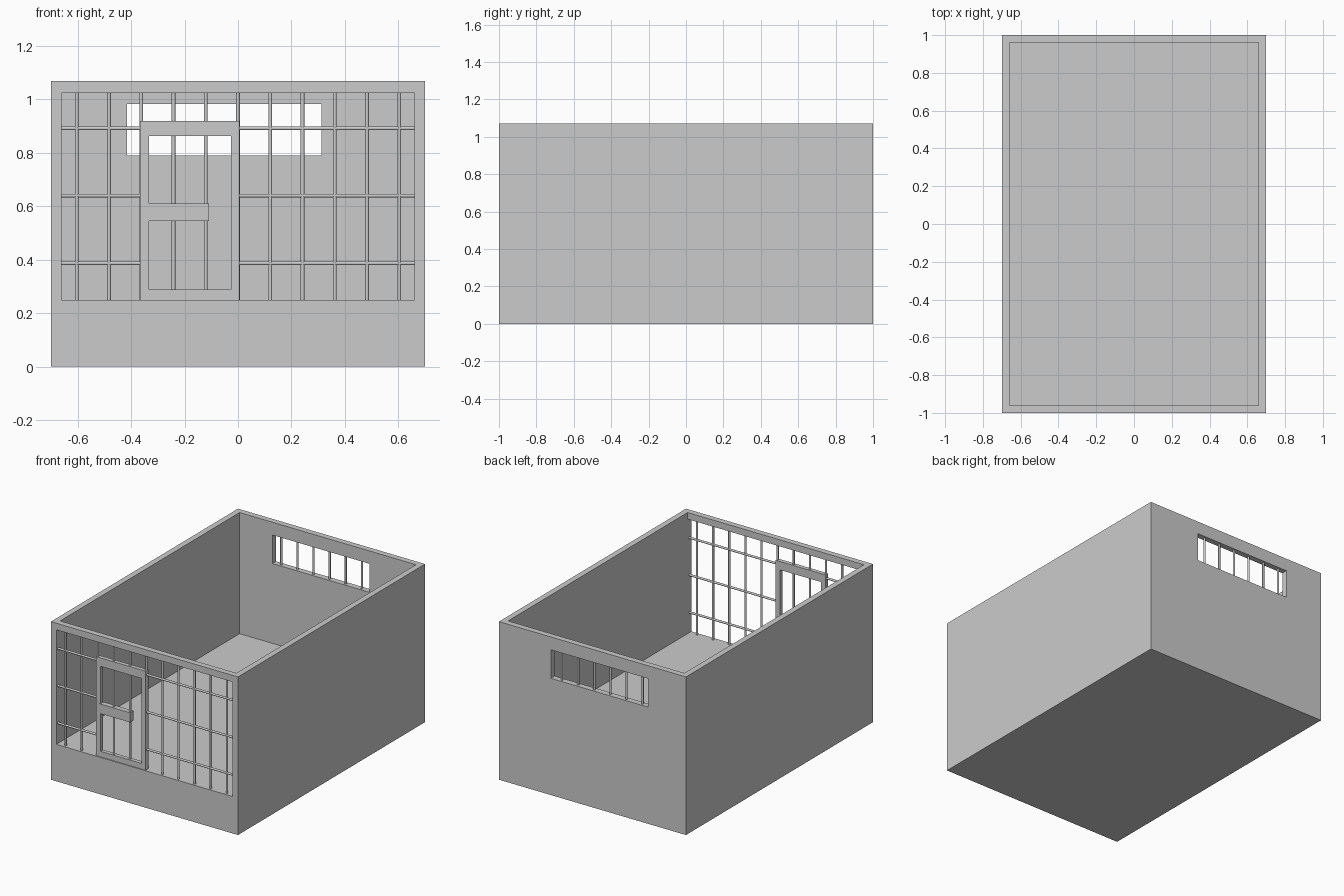
import bpy
import math

if "Cube" in bpy.data.objects:
    bpy.data.objects.remove(bpy.data.objects["Cube"])


def box(name, x, y, z):
    """Box from (min, max) ranges."""
    bpy.ops.mesh.primitive_cube_add(size=1)
    o = bpy.context.object
    o.name = name
    for v in o.data.vertices:
        v.co = [r[0] if c < 0 else r[1] for c, r in zip(v.co, (x, y, z))]
    return o


def cut(target, x, y, z):
    """Subtract a box and remove the cutter."""
    c = box("cutter", x, y, z)
    c.hide_render = True
    m = target.modifiers.new("cut", 'BOOLEAN')
    m.operation, m.solver, m.object = 'DIFFERENCE', 'EXACT', c
    bpy.context.view_layer.objects.active = target
    bpy.ops.object.modifier_apply(modifier=m.name)
    bpy.data.objects.remove(c, do_unlink=True)


def bar(name, axis, lo, hi, a, y):
    """Round bar along x or z; a is the fixed z or x."""
    mid = (lo + hi) / 2
    loc, rot = ((a, y, mid), (0, 0, 0)) if axis == 'z' else ((mid, y, a), (0, math.pi / 2, 0))
    bpy.ops.mesh.primitive_cylinder_add(vertices=12, radius=0.007, depth=hi - lo,
                                        location=loc, rotation=rot)
    bpy.context.object.name = name
    bpy.ops.object.shade_smooth_by_angle(angle=math.radians(40))


# Cell shell: thick floor, four walls, open top
shell = box("cell_shell", (-0.7, 0.7), (-1, 1), (0, 1.07))
cut(shell, (-0.66, 0.66), (-0.96, 0.96), (0.25, 1.2))
cut(shell, (-0.66, 0.66), (-1.1, -0.9), (0.25, 1.025))      # barred front
cut(shell, (-0.415, 0.312), (0.9, 1.1), (0.79, 0.983))      # rear window

# Front bars
Y = -0.98
for i in range(-5, 6):
    bar("front_bar", 'z', 0.245, 1.03, i * 0.1207, Y)
for z in (0.387, 0.64, 0.892):
    bar("cross_bar_left", 'x', -0.665, -0.36, z, Y)
    bar("cross_bar_right", 'x', 0.0, 0.665, z, Y)

# Rear window bars
for i in range(-3, 3):
    bar("window_bar", 'z', 0.785, 0.99, i * 0.1207, 0.98)

# Door frame and lock plate
door = box("door_frame", (-0.367, 0.005), (-0.994, -0.966), (0.25, 0.92))
cut(door, (-0.333, -0.026), (-1.1, -0.9), (0.288, 0.863))
box("lock_plate", (-0.343, -0.109), (-0.998, -0.962), (0.545, 0.61))
